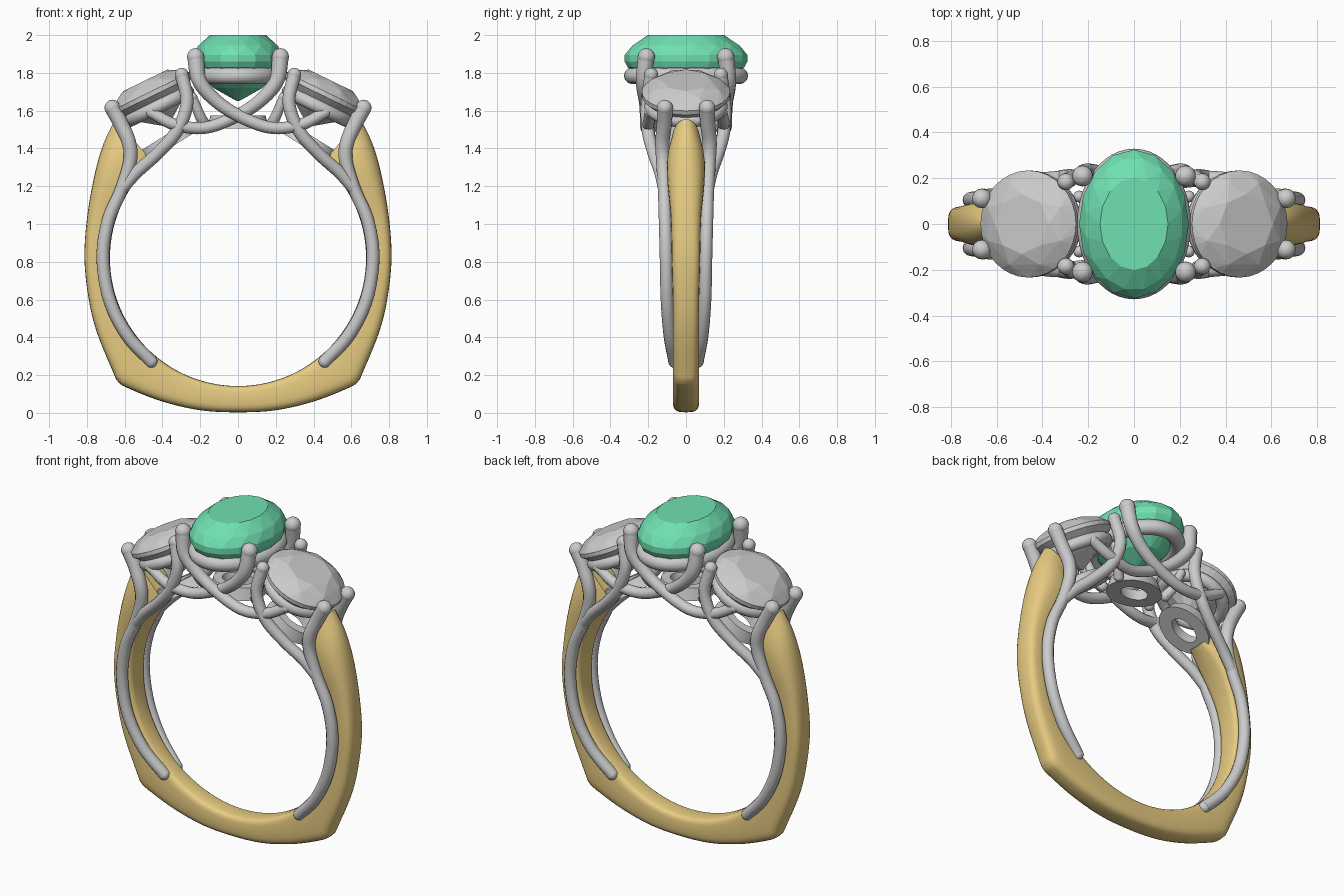
import bpy, bmesh
from math import sin, cos, pi, radians, copysign
from mathutils import Vector, Matrix

if "Cube" in bpy.data.objects:
    bpy.data.objects.remove(bpy.data.objects["Cube"])

CENTRE = Vector((0, 0, 0.82))   # centre of the finger hole


def material(name, rgb):
    m = bpy.data.materials.new(name)
    m.diffuse_color = (*rgb, 1)
    m.use_nodes = True
    m.node_tree.nodes["Principled BSDF"].inputs["Base Color"].default_value = m.diffuse_color
    return m


GOLD = material("gold", (0.80, 0.60, 0.22))
GREEN = material("green_gem", (0.16, 0.75, 0.44))


def finish(bm, name, mat=None, smooth=None):
    bmesh.ops.recalc_face_normals(bm, faces=bm.faces)
    me = bpy.data.meshes.new(name)
    bm.to_mesh(me)
    bm.free()
    ob = bpy.data.objects.new(name, me)
    bpy.context.collection.objects.link(ob)
    if mat:
        me.materials.append(mat)
    if smooth:
        bpy.ops.object.select_all(action='DESELECT')
        ob.select_set(True)
        bpy.context.view_layer.objects.active = ob
        bpy.ops.object.shade_smooth_by_angle(angle=radians(smooth))
    return ob


def spline(pts, steps):
    """Catmull-Rom points through pts (any dimension)."""
    pts = [Vector(p) for p in pts]
    pts = [2 * pts[0] - pts[1]] + pts + [2 * pts[-1] - pts[-2]]
    out = []
    for a, b, c, d in zip(pts, pts[1:], pts[2:], pts[3:]):
        for i in range(steps):
            t = i / steps
            out.append(0.5 * (2 * b + (c - a) * t + (2 * a - 5 * b + 4 * c - d) * t * t
                              + (3 * b - a - 3 * c + d) * t ** 3))
    return out + [pts[-2]]


def skin(bm, rings, close=False):
    rings = [[bm.verts.new(p) for p in r] for r in rings]
    pairs = list(zip(rings, rings[1:])) + ([(rings[-1], rings[0])] if close else [])
    for a, b in pairs:
        n = len(a)
        for i in range(n):
            bm.faces.new((a[i], a[(i + 1) % n], b[(i + 1) % n], b[i]))
    if not close:
        bm.faces.new(rings[0])
        bm.faces.new(rings[-1])


def wire(name, pts, tip=0.043):
    """Round wire through (x, y, z, radius) points, ball on the last one."""
    path = spline(pts, 7)
    bm = bmesh.new()
    rings = []
    for i, p in enumerate(path):
        t = (path[min(i + 1, len(path) - 1)].xyz - path[max(i - 1, 0)].xyz).normalized()
        u = t.cross(Vector((0, 1, 0))).normalized()
        v = t.cross(u)
        rings.append([p.xyz + p.w * (u * cos(a) + v * sin(a))
                      for a in (2 * pi * k / 12 for k in range(12))])
    skin(bm, rings)
    for p, r in ((path[0], path[0].w), (path[-1], tip)):
        bmesh.ops.create_uvsphere(bm, u_segments=14, v_segments=10, radius=r,
                                  matrix=Matrix.Translation(p.xyz))
    return finish(bm, name, smooth=50)


def gem(name, rx, ry, tiers, matrix, mat=None):
    """Faceted stone: hull of elliptical tiers (scale, z, sides, phase)."""
    bm = bmesh.new()
    for s, z, n, ph in tiers:
        for k in range(n):
            a = 2 * pi * (k + ph) / n
            bm.verts.new((rx * s * cos(a), ry * s * sin(a), z))
    bmesh.ops.convex_hull(bm, input=bm.verts)
    bmesh.ops.dissolve_limit(bm, angle_limit=radians(1), verts=bm.verts, edges=bm.edges)
    bm.transform(matrix)
    return finish(bm, name, mat)


def oval_ring(name, rx, ry, profile, matrix, smooth=40):
    """Sweep a closed (out, up) profile round an ellipse."""
    bm = bmesh.new()
    skin(bm, [[((rx + o) * cos(a), (ry + o) * sin(a), z) for o, z in profile]
              for a in (2 * pi * k / 48 for k in range(48))], close=True)
    bm.transform(matrix)
    return finish(bm, name, smooth=smooth)


def round_profile(r):
    return [(r * cos(2 * pi * k / 12), r * sin(2 * pi * k / 12)) for k in range(12)]


# Gold shank: outer outline (x, z, half width, squareness), inner edge on the finger circle
half = [(0, 0.003, .07, .6), (.2, .014, .07, .6), (.4, .06, .07, .6), (.58, .13, .07, .6),
        (.635, .165, .07, .6), (.665, .225, .07, .6), (.745, .42, .07, .6), (.79, .6, .07, .6),
        (.813, .82, .075, .6), (.797, 1.05, .08, .7), (.755, 1.28, .098, .9),
        (.71, 1.43, .098, 1), (.65, 1.555, .075, 1)]
outline = spline([(-x, z, w, p) for x, z, w, p in half[:0:-1]] + half, 5)
rings = []
for x, z, w, p in outline:
    outer = Vector((x, 0, z))
    inner = CENTRE + (outer - CENTRE).normalized() * 0.678
    ring = []
    for k in range(24):
        c, s = cos(2 * pi * k / 24), sin(2 * pi * k / 24)
        e = p if c > 0 else 0.45
        q = inner.lerp(outer, 0.5 + 0.5 * copysign(abs(c) ** e, c))
        ring.append((q.x, w * copysign(abs(s) ** e, s), q.z))
    rings.append(ring)
bm = bmesh.new()
skin(bm, rings)
finish(bm, "gold_shank", GOLD, 40)

# Centre stone and its seat
gem("centre_stone", .24, .325,
    [(.62, 2.0, 16, 0), (.89, 1.945, 16, .5), (1, 1.895, 16, 0), (1, 1.86, 16, 0),
     (.95, 1.83, 16, 0), (.55, 1.72, 16, .5), (.02, 1.65, 8, 0)], Matrix(), GREEN)
oval_ring("centre_seat", .205, .285, round_profile(.044), Matrix.Translation((0, 0, 1.785)))

# Flat oval gallery rings resting on the finger circle
flat = [(-.05, -.03), (.03, -.03), (.01, .04), (-.04, .04)]
for name, deg in (("centre", 0), ("right", 32), ("left", -32)):
    m = (Matrix.Translation(CENTRE) @ Matrix.Rotation(radians(deg), 4, 'Y')
         @ Matrix.Translation((0, 0, .715)))
    oval_ring(name + "_gallery_ring", .135, .11, flat, m, 30)

for sx, side in ((1, "right"), (-1, "left")):
    # Tilted side stones with seats
    m = Matrix.Translation((sx * .457, 0, 1.69)) @ Matrix.Rotation(sx * radians(26), 4, 'Y')
    gem(side + "_stone", .232, .234,
        [(.56, .078, 8, 0), (.82, .052, 8, .5), (1, .012, 32, 0), (1, -.012, 32, 0),
         (.55, -.11, 8, .5), (.03, -.19, 8, 0)], m)
    oval_ring(side + "_seat", .175, .185, round_profile(.036), m @ Matrix.Translation((0, 0, -.075)))

    for sy, face in ((-1, "front"), (1, "back")):
        def flip(pts):
            return [(sx * x, sy * y, z, r) for x, y, z, r in pts]

        # Side wire running up the shank into the outer prong
        arc = [(.715 * cos(radians(a)), y, .82 + .715 * sin(radians(a)), .034)
               for a, y in ((-50, .06), (-35, .085), (-18, .1), (0, .105), (16, .11), (30, .115))]
        wire(f"{side}_{face}_outer_prong", flip(arc + [
            (.572, .122, 1.33, .036), (.577, .125, 1.43, .038),
            (.62, .115, 1.53, .04), (.665, .112, 1.615, .042)]))
        # Branch to the inner prong of the side stone
        wire(f"{side}_{face}_inner_prong", flip([
            (.625, .115, 1.17, .03), (.54, .135, 1.27, .033), (.43, .17, 1.37, .033),
            (.325, .2, 1.49, .034), (.27, .205, 1.64, .034), (.298, .185, 1.79, .035)]), .037)
        # Crossing centre prong sweeping to the far side stone
        d = .025 if sx * sy > 0 else 0
        wire(f"{side}_{face}_centre_prong", flip([
            (-.46, .19, 1.59, .03), (-.33, .2, 1.525, .032), (-.17, .185 + d, 1.51, .032),
            (0, .185 + d, 1.575, .034), (.125, .215, 1.66, .036), (.205, .225, 1.76, .04),
            (.225, .21, 1.885, .044)]), .046)
        # Short strut between gallery and seat
        wire(f"{side}_{face}_strut", flip([
            (.17, .07, 1.52, .03), (.2, .1, 1.57, .028), (.24, .12, 1.67, .024)]), .026)
